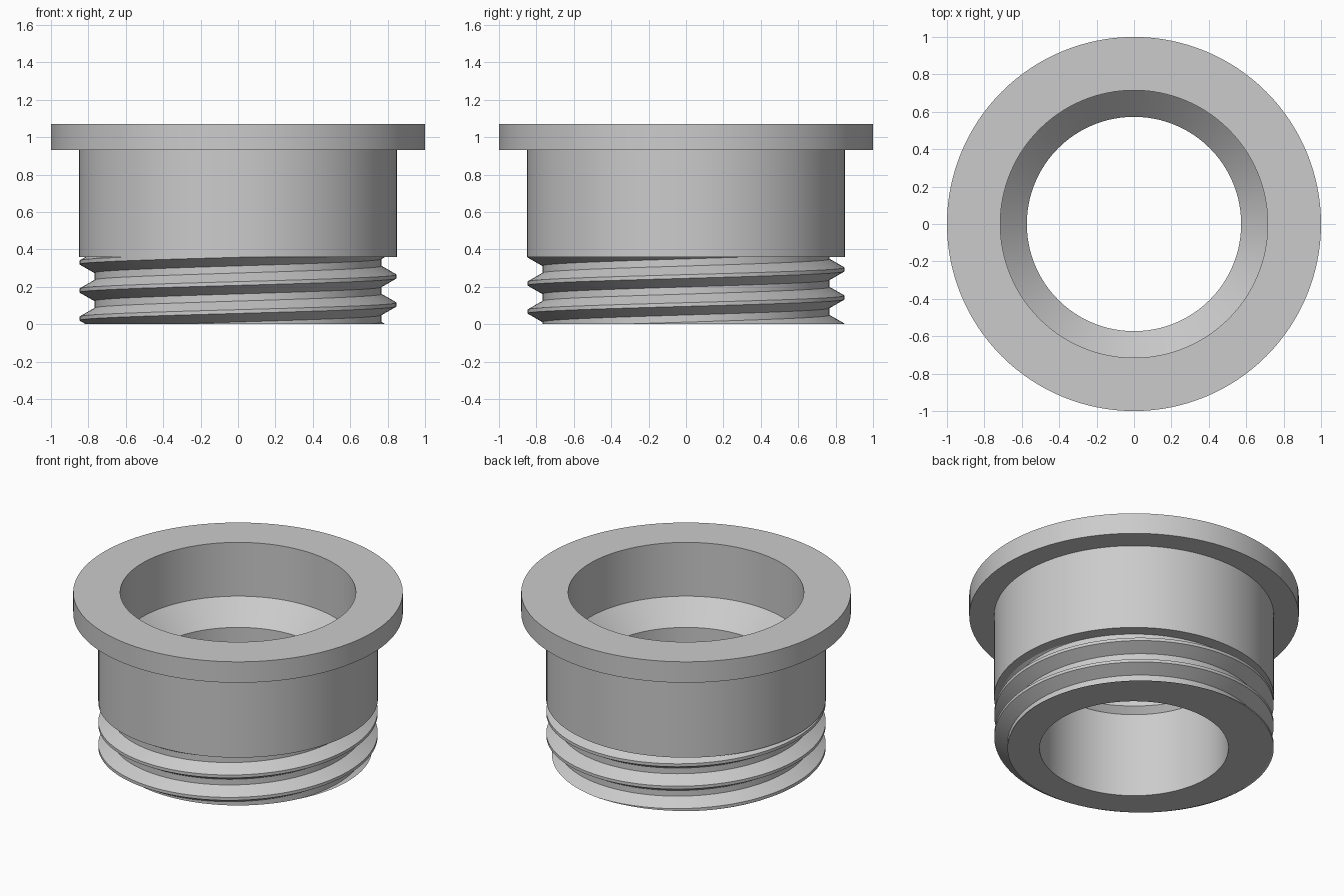
import bpy, bmesh, math
from mathutils import Vector

if "Cube" in bpy.data.objects:
    bpy.data.objects.remove(bpy.data.objects["Cube"])

SEGMENTS = 128
PITCH = 0.15
NECK_TOP = 0.358
BORE = 0.573
CREST = 0.848

grey = bpy.data.materials.new("satin grey")
grey.use_nodes = True
colour = (0.6, 0.6, 0.6, 1)
grey.diffuse_color = colour
grey.node_tree.nodes["Principled BSDF"].inputs["Base Color"].default_value = colour


def polar(radius, angle, z):
    return Vector((radius * math.cos(angle), radius * math.sin(angle), z))


def add_grid(bm, point, columns, rows):
    """Skin a grid of quads over point(column, row)."""
    grid = [[bm.verts.new(point(i, j)) for j in range(rows)] for i in range(columns)]
    for a, b in zip(grid, grid[1:]):
        for j in range(rows - 1):
            bm.faces.new((a[j], b[j], b[j + 1], a[j + 1]))


def angle_at(i):
    return math.tau * (i % SEGMENTS) / SEGMENTS


bm = bmesh.new()

# Helical thread: flat crest, sloping flanks, flat root, repeated each turn
tooth = [(CREST, -0.01), (CREST, 0.01), (0.768, 0.056), (0.768, 0.094)]
START = 0.105 - 3 * PITCH


def thread_point(i, j):
    turn, step = divmod(j, len(tooth))
    radius, dz = tooth[step]
    return polar(radius, angle_at(i), START + PITCH * (turn + i / SEGMENTS) + dz)


add_grid(bm, thread_point, SEGMENTS + 1, 7 * len(tooth))
bmesh.ops.remove_doubles(bm, verts=bm.verts[:], dist=1e-5)

# Trim the thread flush with the foot and the shoulder
for z, normal in ((0, (0, 0, -1)), (NECK_TOP, (0, 0, 1))):
    bmesh.ops.bisect_plane(bm, geom=bm.verts[:] + bm.edges[:] + bm.faces[:], dist=1e-6,
                           plane_co=(0, 0, z), plane_no=normal, clear_outer=True)

# Stepped bore, flange and sleeve turned from one profile
profile = [(BORE, 0), (BORE, 0.567), (0.715, 0.71), (0.715, 1.07), (1, 1.07),
           (1, 0.93), (CREST + 0.001, 0.93), (CREST + 0.001, NECK_TOP)]
add_grid(bm, lambda i, j: polar(profile[j][0], angle_at(i), profile[j][1]),
         SEGMENTS + 1, len(profile))
bmesh.ops.remove_doubles(bm, verts=bm.verts[:], dist=1e-5)

# Flat rings closing the foot and the shoulder
for z, normal in ((0, (0, 0, -1)), (NECK_TOP, (0, 0, -1))):
    rim = [e for e in bm.edges if e.is_boundary
           and all(abs(v.co.z - z) < 1e-4 for v in e.verts)]
    bmesh.ops.triangle_fill(bm, edges=rim, use_beauty=True, normal=normal)
bmesh.ops.recalc_face_normals(bm, faces=bm.faces[:])

mesh = bpy.data.meshes.new("threaded_flanged_bushing")
bm.to_mesh(mesh)
bm.free()
mesh.materials.append(grey)
bushing = bpy.data.objects.new("threaded_flanged_bushing", mesh)
bpy.context.collection.objects.link(bushing)

bpy.ops.object.select_all(action="DESELECT")
bushing.select_set(True)
bpy.context.view_layer.objects.active = bushing
bpy.ops.object.shade_smooth_by_angle(angle=math.radians(25))
